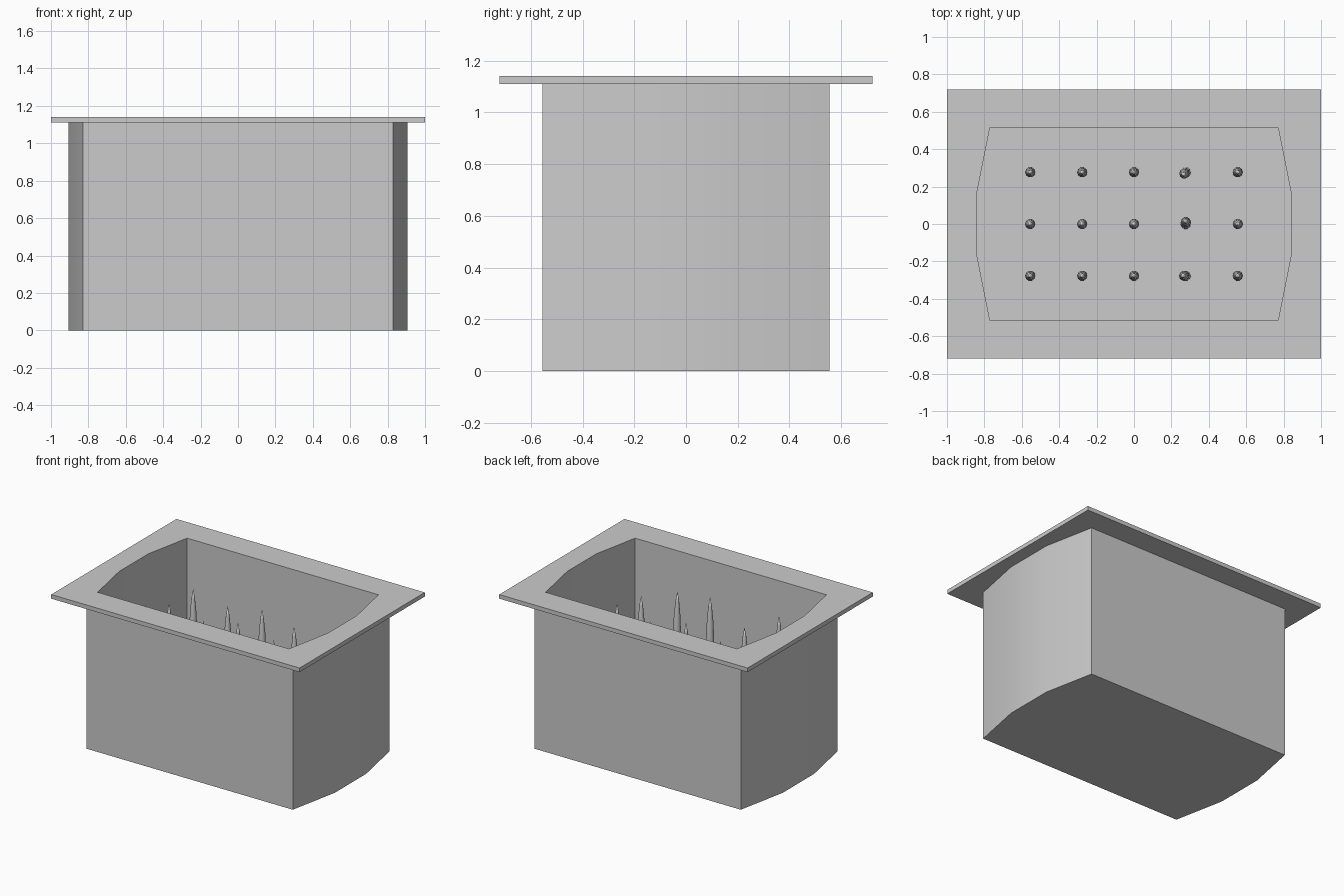
import bpy, bmesh, math
from mathutils import Matrix, Vector

if "Cube" in bpy.data.objects:
    bpy.data.objects.remove(bpy.data.objects["Cube"])

WALL_H, TOP, FLOOR = 1.11, 1.14, 0.05
OUTER = [(-0.83, -0.555), (0.83, -0.555), (0.905, -0.18), (0.905, 0.18),
         (0.83, 0.555), (-0.83, 0.555), (-0.905, 0.18), (-0.905, -0.18)]
INNER = [(x * 0.928, y * 0.928) for x, y in OUTER]


def finish(bm, name, angle):
    bmesh.ops.recalc_face_normals(bm, faces=bm.faces)
    me = bpy.data.meshes.new(name)
    bm.to_mesh(me)
    bm.free()
    ob = bpy.data.objects.new(name, me)
    bpy.context.collection.objects.link(ob)
    bpy.ops.object.select_all(action='DESELECT')
    ob.select_set(True)
    bpy.context.view_layer.objects.active = ob
    bpy.ops.object.shade_smooth_by_angle(angle=math.radians(angle))
    return ob


def ring(bm, pts, z):
    return [bm.verts.new((x, y, z)) for x, y in pts]


def bridge(bm, a, b):
    n = len(a)
    for i in range(n):
        j = (i + 1) % n
        bm.faces.new((a[i], a[j], b[j], b[i]))


# Pit: bulged-end tub with an inner wall and floor
bm = bmesh.new()
rings = [ring(bm, OUTER, 0), ring(bm, OUTER, WALL_H),
         ring(bm, INNER, WALL_H), ring(bm, INNER, FLOOR)]
for a, b in zip(rings, rings[1:]):
    bridge(bm, a, b)
bm.faces.new(rings[0])
bm.faces.new(rings[-1])
finish(bm, "pit_walls", 30)

# Rim: flat rectangular plate with the pit opening cut through
bm = bmesh.new()
RECT = [(-1, -0.72), (1, -0.72), (1, 0.72), (-1, 0.72)]
loops = {}
for z in (WALL_H, TOP):
    o, i = ring(bm, RECT, z), ring(bm, INNER, z)
    loops[z] = (o, i)
    for k in range(4):
        a, b = o[k], o[(k + 1) % 4]
        # each plate edge faces one inner edge (long or bulged end)
        ends = [(i[0], i[1]), (i[1], i[2], i[3], i[4]),
                (i[4], i[5]), (i[5], i[6], i[7], i[0])][k]
        bm.faces.new((a, b) + tuple(reversed(ends)))
for k in (0, 1):
    bridge(bm, loops[WALL_H][k], loops[TOP][k])
finish(bm, "rim_plate", 30)

# Spikes: round stakes with long pointed tips, one column leaning
COLS = [-0.555, -0.277, 0, 0.277, 0.555]
ROWS = {-0.277: [1.02, 0.865, 1.01, 0.98, 0.87],
        0: [0.92, 0.87, 0.93, 0.87, 0.92],
        0.277: [0.92, 0.87, 0.92, 0.87, 0.87]}
LEAN = {-0.277: (-0.014, 0), 0: (0, 0.016), 0.277: (-0.012, -0.012)}
for y, heights in ROWS.items():
    for c, (x, h) in enumerate(zip(COLS, heights)):
        lean = Vector(LEAN[y]) if c == 3 else Vector((0, 0))
        bm = bmesh.new()
        prev = None
        for r, z in [(0.028, FLOOR - 0.02), (0.027, h - 0.3),
                     (0.021, h - 0.17), (0.012, h - 0.07)]:
            off = lean * (z / h)
            pts = [(x + off.x + r * math.cos(t * math.pi / 5),
                    y + off.y + r * math.sin(t * math.pi / 5)) for t in range(10)]
            cur = ring(bm, pts, z)
            if prev:
                bridge(bm, prev, cur)
            else:
                bm.faces.new(cur)
            prev = cur
        tip = bm.verts.new((x + lean.x, y + lean.y, h))
        for k in range(10):
            bm.faces.new((prev[k], prev[(k + 1) % 10], tip))
        finish(bm, f"spike_{c}_{list(ROWS).index(y)}", 50)
